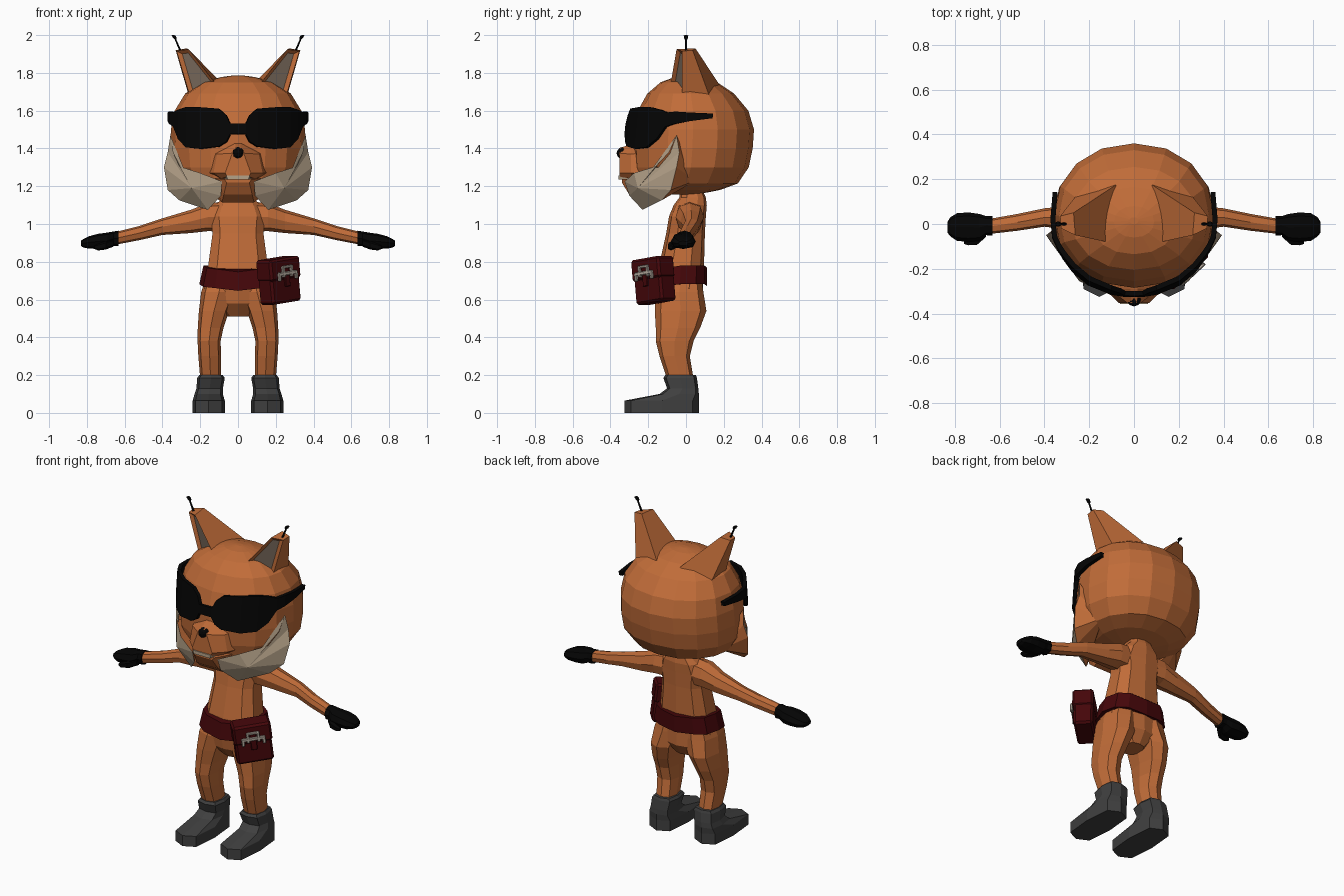
import bpy, bmesh, math
from mathutils import Matrix


def mat(name, r, g, b):
    m = bpy.data.materials.new(name)
    m.diffuse_color = (r, g, b, 1)
    return m


ORANGE = mat("orange fur", .53, .15, .04)
CREAM = mat("cream fur", .46, .36, .25)
BLACK = mat("black", .0015, .0015, .0015)
RED = mat("dark red leather", .06, .002, .003)
GRAY = mat("gray boot", .05, .05, .05)
EAR = mat("ear lining", .20, .15, .11)
METAL = mat("buckle metal", .48, .42, .36)


def finish(name, bm, mats, mirrored=False):
    bmesh.ops.recalc_face_normals(bm, faces=bm.faces)
    me = bpy.data.meshes.new(name)
    bm.to_mesh(me)
    bm.free()
    for m in mats:
        me.materials.append(m)
    ob = bpy.data.objects.new(name, me)
    bpy.context.collection.objects.link(ob)
    if mirrored:
        ob.modifiers.new("mirror", 'MIRROR')
    return ob


def loft_bm(rings):
    """Skin a stack of equal rings and cap both ends."""
    bm = bmesh.new()
    vs = [[bm.verts.new(p) for p in r] for r in rings]
    n = len(vs[0])
    for a, b in zip(vs, vs[1:]):
        for i in range(n):
            j = (i + 1) % n
            bm.faces.new((a[i], a[j], b[j], b[i]))
    bm.faces.new(vs[0])
    bm.faces.new(vs[-1])
    return bm


def loft(name, rings, m, mirrored=False):
    return finish(name, loft_bm(rings), [m], mirrored)


def oval(n, p=1.0):
    for i in range(n):
        a = math.tau * i / n
        s, c = math.sin(a), math.cos(a)
        yield (math.copysign(abs(s) ** p, s) if abs(s) > 1e-6 else 0,
               math.copysign(abs(c) ** p, c) if abs(c) > 1e-6 else 0)


def flat_ring(z, cx, hw, y0, y1, n=8, p=.75):
    return [(cx + hw * u, (y0 + y1) / 2 + (y1 - y0) / 2 * v, z) for u, v in oval(n, p)]


def side_ring(x, y0, y1, z0, z1, n=8):
    return [(x, (y0 + y1) / 2 + (y1 - y0) / 2 * u, (z0 + z1) / 2 + (z1 - z0) / 2 * v)
            for u, v in oval(n, .8)]


# Head: z, half width, front, back
head = [(1.155, .07, -.14, .05), (1.18, .21, -.22, .18), (1.215, .295, -.265, .275),
        (1.30, .35, -.28, .332), (1.40, .36, -.285, .353), (1.50, .355, -.285, .36),
        (1.60, .335, -.255, .33), (1.69, .28, -.205, .255), (1.75, .19, -.135, .165),
        (1.778, .09, -.06, .08), (1.787, .02, 0, .03)]
loft("head", [flat_ring(z, 0, w, a, b, 16, .94) for z, w, a, b in head], ORANGE)


# Muzzle and jaw are skinned from back to front
def sym(y, pts):
    return [(x, y, z) for x, z in pts] + [(-x, y, z) for x, z in reversed(pts)]


loft("muzzle", [sym(-.20, [(.03, 1.45), (.14, 1.38), (.17, 1.27), (.08, 1.225)]),
                sym(-.29, [(.015, 1.425), (.11, 1.37), (.13, 1.27), (.09, 1.24)]),
                sym(-.352, [(.012, 1.40), (.03, 1.375), (.068, 1.27), (.058, 1.25)])], ORANGE)
loft("jaw", [sym(-.10, [(.17, 1.24), (.12, 1.14)]), sym(-.25, [(.13, 1.24), (.085, 1.115)]),
             sym(-.30, [(.105, 1.24), (.075, 1.155)]), sym(-.34, [(.075, 1.238), (.06, 1.22)])], ORANGE)
loft("teeth", [sym(-.30, [(.075, 1.257), (.07, 1.236)]),
               sym(-.358, [(.062, 1.257), (.055, 1.236)])], CREAM)

bm = bmesh.new()
bmesh.ops.create_icosphere(bm, subdivisions=2, radius=.033, matrix=Matrix.Translation((0, -.335, 1.375)))
finish("nose", bm, [BLACK])

# Cheek fur: cream fan in front, orange wedge running back into the head
rim = [(.358, -.05, 1.47), (.372, -.035, 1.38), (.392, -.05, 1.30), (.372, -.08, 1.18), (.31, -.13, 1.125),
       (.16, -.23, 1.075), (.09, -.30, 1.15), (.085, -.325, 1.225), (.20, -.275, 1.27),
       (.31, -.16, 1.305), (.345, -.09, 1.38)]
bm = bmesh.new()
edge = [bm.verts.new(p) for p in rim]
for k, tip in enumerate([(.245, -.255, 1.19), (.27, .05, 1.23)]):
    c = bm.verts.new(tip)
    for a, b in zip(edge, edge[1:] + edge[:1]):
        bm.faces.new((a, b, c)).material_index = k
finish("cheek_fur", bm, [CREAM, ORANGE], True)

# Ears with a sunken lining, and tufts on the tips
bm = loft_bm([[(.10, -.085, 1.72), (.25, -.02, 1.66), (.255, .13, 1.66), (.08, .175, 1.74)],
              [(.262, -.05, 1.925), (.325, -.02, 1.915), (.33, .035, 1.92), (.27, .05, 1.93)]])
bm.faces.ensure_lookup_table()
bmesh.ops.recalc_face_normals(bm, faces=bm.faces)
front = bm.faces[0]
bmesh.ops.inset_individual(bm, faces=[front], thickness=.02, depth=-.015, use_even_offset=True)
front.material_index = 1
finish("ear", bm, [ORANGE, EAR], True)
loft("ear_tuft", [flat_ring(z, x, r, -r, r, 6, 1) for z, x, r in
                  [(1.91, .302, .007), (1.975, .330, .005), (1.985, .334, .011),
                   (1.997, .341, .012), (2.0, .344, .006)]], BLACK, True)

# Wraparound sunglasses, leaning back: x, y, lower z, upper z
bm = bmesh.new()
cols = [(0, -.315, 1.475, 1.53), (.04, -.315, 1.475, 1.53), (.06, -.312, 1.435, 1.575),
        (.10, -.305, 1.41, 1.61), (.20, -.265, 1.398, 1.618), (.27, -.205, 1.405, 1.618),
        (.31, -.15, 1.45, 1.605), (.335, -.105, 1.515, 1.59), (.355, -.06, 1.53, 1.595),
        (.362, .02, 1.545, 1.59), (.352, .14, 1.56, 1.585)]
pairs = [(bm.verts.new((x, y, a)), bm.verts.new((x, y + .1 * (b - a), b))) for x, y, a, b in cols]
for a, b in zip(pairs, pairs[1:]):
    bm.faces.new((a[0], b[0], b[1], a[1]))
glasses = finish("sunglasses", bm, [BLACK], True)
sol = glasses.modifiers.new("thickness", 'SOLIDIFY')
sol.thickness, sol.offset = .022, 0

# Torso: z, half width, front, back
torso = [(.51, .06, -.09, .05), (.58, .13, -.15, .095), (.66, .185, -.16, .09), (.77, .165, -.145, .095),
         (.95, .14, -.105, .10), (1.04, .15, -.09, .105), (1.10, .125, -.065, .11), (1.14, .08, -.035, .105),
         (1.20, .06, -.03, .08)]
loft("torso", [flat_ring(z, 0, w, a, b, 10) for z, w, a, b in torso], ORANGE)

# Legs and boots: z, centre x, half width, front, back
legs = [(.73, .085, .08, -.13, .08), (.64, .10, .095, -.162, .092), (.54, .127, .08, -.165, .108),
        (.45, .145, .068, -.16, .075), (.38, .153, .061, -.16, .04), (.30, .15, .06, -.14, .02),
        (.18, .145, .055, -.10, .04)]
loft("leg", [flat_ring(*r) for r in legs], ORANGE, True)
boots = [(0, .155, .085, -.325, .07), (.065, .155, .085, -.325, .07), (.10, .155, .075, -.14, .068),
         (.13, .15, .07, -.10, .065), (.185, .143, .073, -.12, .058), (.20, .143, .062, -.11, .053)]
loft("boot", [flat_ring(*r, p=.55) for r in boots], GRAY, True)

# Arms and gloves: x, y range, z range
arms = [(.06, -.055, .09, .96, 1.12), (.16, -.055, .095, .962, 1.11), (.25, -.03, .085, .952, 1.075),
        (.40, -.012, .07, .942, 1.03), (.52, -.03, .045, .915, .99), (.65, -.045, .022, .89, .957)]
loft("arm", [side_ring(*r) for r in arms], ORANGE, True)
gloves = [(.632, -.052, .035, .882, .965), (.66, -.05, .035, .885, .96), (.69, -.075, .045, .868, .955),
          (.74, -.08, .052, .868, .948), (.79, -.075, .048, .87, .935), (.82, -.055, .03, .876, .92),
          (.832, -.04, .01, .885, .91)]
loft("glove", [side_ring(*r) for r in gloves], BLACK, True)
loft("thumb", [side_ring(*r, n=6) for r in [(.66, -.06, -.01, .88, .92), (.70, -.095, -.05, .865, .91),
                                            (.74, -.097, -.06, .86, .895), (.76, -.09, -.07, .868, .885)]], BLACK, True)

# Belt, sagging towards the front
rings = [flat_ring(z, 0, w, a, b, 12) for z, w, a, b in
         [(.67, .205, -.178, .112), (.768, .183, -.165, .112)]]
loft("belt", [[(x, y, z + .16 * min(0, y + .03) + .012 * (abs(x) > .1)) for x, y, z in r] for r in rings], RED)

# Hip pouch, turned outwards and tilted
PLACE = (Matrix.Translation((.216, -.168, .705)) @ Matrix.Rotation(math.radians(43), 4, 'Z')
         @ Matrix.Rotation(math.radians(-7), 4, 'Y'))


def block(name, centre, size, m, bevel=0.0):
    bm = bmesh.new()
    bmesh.ops.create_cube(bm, size=1, matrix=Matrix.Translation(centre) @ Matrix.Diagonal((*size, 1)))
    if bevel:
        bmesh.ops.bevel(bm, geom=bm.edges[:], offset=bevel, segments=1, affect='EDGES')
    bm.transform(PLACE)
    return finish(name, bm, [m])


block("pouch", (0, 0, -.01), (.21, .11, .225), RED, .012)
block("pouch_flap", (0, -.004, .058), (.22, .12, .115), RED, .012)
block("pouch_strap", (0, -.064, .02), (.035, .014, .11), RED, .003)
block("buckle_bar", (0, -.073, .035), (.135, .016, .02), METAL, .004)
block("buckle_top", (0, -.073, .070), (.07, .014, .014), METAL, .003)
for side in (-1, 1):
    block("buckle_post", (side * .03, -.073, .045), (.016, .016, .06), METAL, .003)
    block("buckle_hook", (side * .06, -.073, .02), (.017, .016, .042), METAL, .003)
